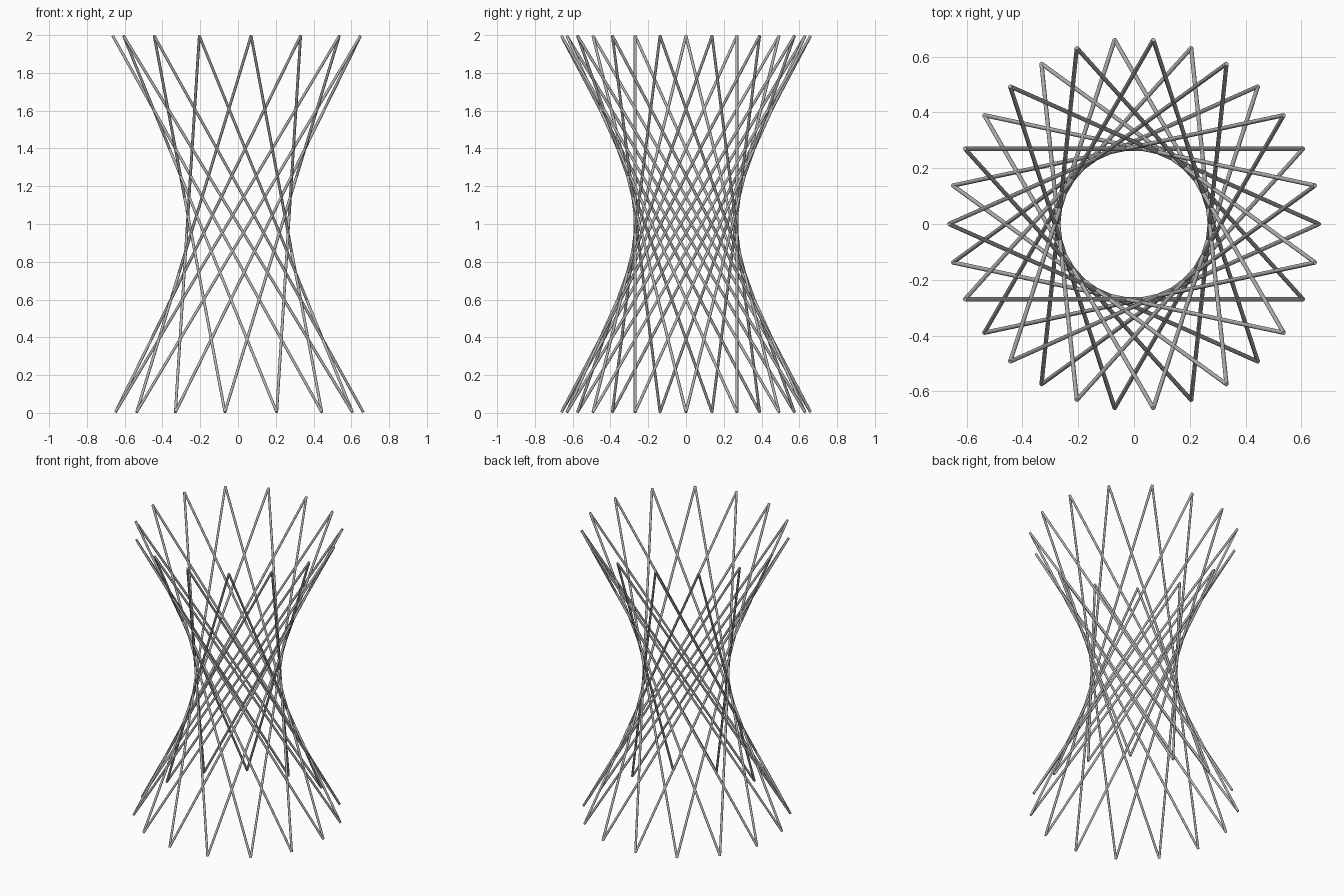
import bpy
import math
from mathutils import Vector

cube = bpy.data.objects.get("Cube")
if cube:
    bpy.data.objects.remove(cube, do_unlink=True)

PAIRS = 15                       # rod tips on each rim
STEP = 2 * math.pi / PAIRS
SWEEP = math.radians(132)        # turn of each rod between the rims
RIM, ROD = 0.663, 0.0075
Z_LOW, Z_HIGH = 0.004, 1.996

steel = bpy.data.materials.new("steel_grey")
steel.use_nodes = True
colour = (0.45, 0.45, 0.45, 1)
steel.diffuse_color = colour
steel.node_tree.nodes["Principled BSDF"].inputs["Base Color"].default_value = colour


def rim_point(angle, z):
    return Vector((RIM * math.cos(angle), RIM * math.sin(angle), z))


def add_rod(name, start, end):
    axis = end - start
    bpy.ops.mesh.primitive_cylinder_add(
        vertices=12, radius=ROD, depth=axis.length, location=(start + end) / 2,
        rotation=axis.to_track_quat('Z', 'Y').to_euler())
    rod = bpy.context.object
    rod.name = name
    rod.data.materials.append(steel)
    bpy.ops.object.shade_smooth_by_angle(angle=math.radians(40))


# Two opposite families of straight rods meet at the rims and form the waist
for i in range(PAIRS):
    top_angle = STEP * (i + 0.5)
    top = rim_point(top_angle, Z_HIGH)
    for side, sign in (("left_leaning", 1), ("right_leaning", -1)):
        foot = rim_point(top_angle + sign * SWEEP, Z_LOW)
        add_rod(f"{side}_rod_{i + 1}", foot, top)
